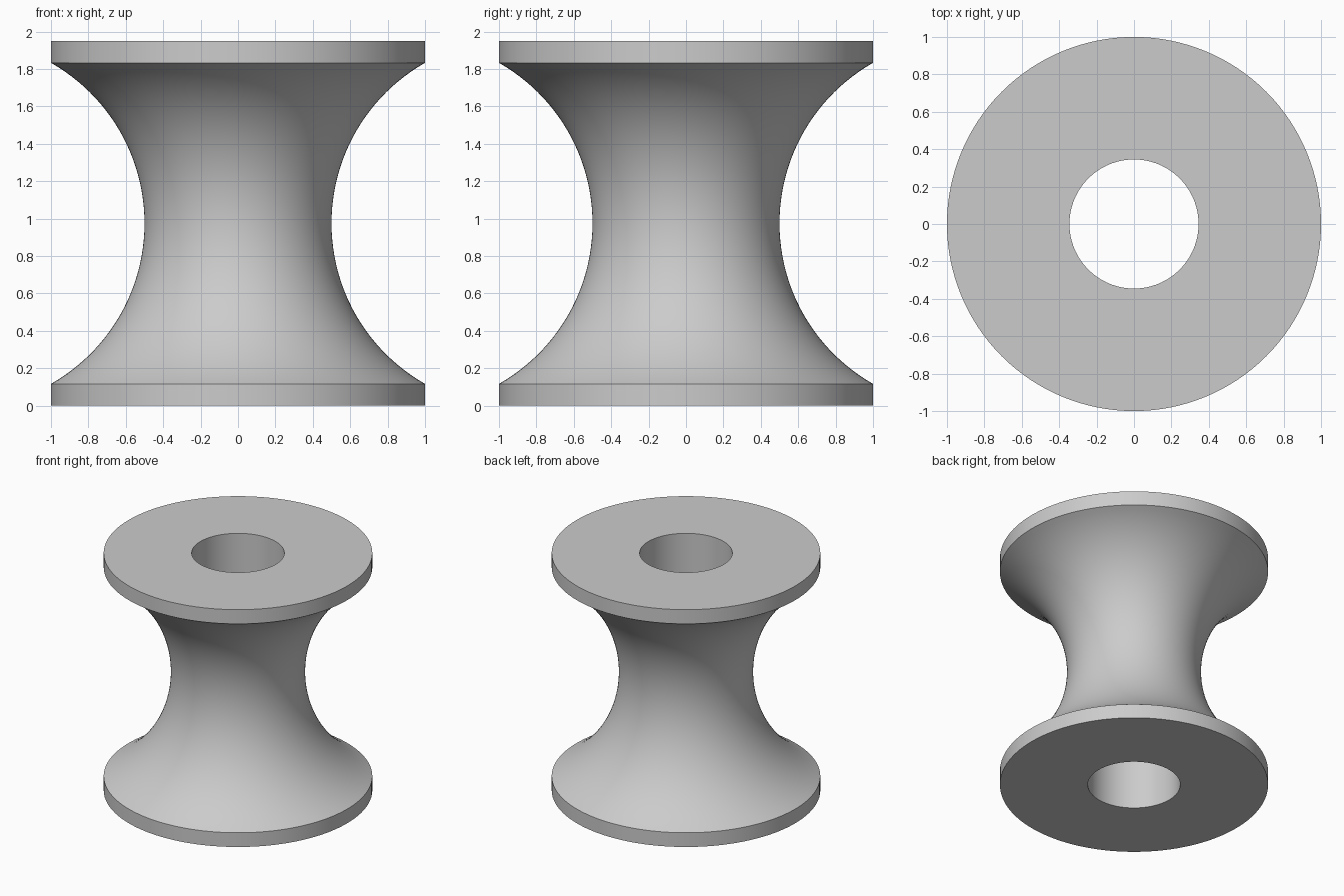
import bpy
import bmesh
import math

cube = bpy.data.objects.get("Cube")
if cube:
    bpy.data.objects.remove(cube, do_unlink=True)

HEIGHT, LIP = 1.95, 0.117
RIM, WAIST, BORE = 1.0, 0.5, 0.345
SEGMENTS, ARC_STEPS = 128, 48

# Material
grey = bpy.data.materials.new("plain_grey")
grey.use_nodes = True
colour = (0.6, 0.6, 0.6, 1.0)
grey.diffuse_color = colour
grey.node_tree.nodes["Principled BSDF"].inputs["Base Color"].default_value = colour

# Profile: bore, flanges and a circular groove between them
mid = HEIGHT / 2
half = mid - LIP
depth = RIM - WAIST
radius = (half ** 2 + depth ** 2) / (2 * depth)
sweep = math.asin(half / radius)
profile = [(BORE, 0), (RIM, 0)]
for i in range(ARC_STEPS + 1):
    a = sweep * (2 * i / ARC_STEPS - 1)
    profile.append((WAIST + radius * (1 - math.cos(a)), mid + radius * math.sin(a)))
profile += [(RIM, HEIGHT), (BORE, HEIGHT)]

# Spool: closed lathe of the profile
bm = bmesh.new()
rings = []
for s in range(SEGMENTS):
    t = math.tau * s / SEGMENTS
    rings.append([bm.verts.new((r * math.cos(t), r * math.sin(t), z)) for r, z in profile])
for s in range(SEGMENTS):
    here, there = rings[s], rings[(s + 1) % SEGMENTS]
    for i in range(len(profile)):
        j = (i + 1) % len(profile)
        bm.faces.new((here[i], there[i], there[j], here[j]))
bmesh.ops.recalc_face_normals(bm, faces=bm.faces)
mesh = bpy.data.meshes.new("spool")
bm.to_mesh(mesh)
bm.free()
mesh.materials.append(grey)

spool = bpy.data.objects.new("spool", mesh)
bpy.context.collection.objects.link(spool)
bpy.ops.object.select_all(action="DESELECT")
spool.select_set(True)
bpy.context.view_layer.objects.active = spool
bpy.ops.object.shade_smooth_by_angle(angle=math.radians(30))
